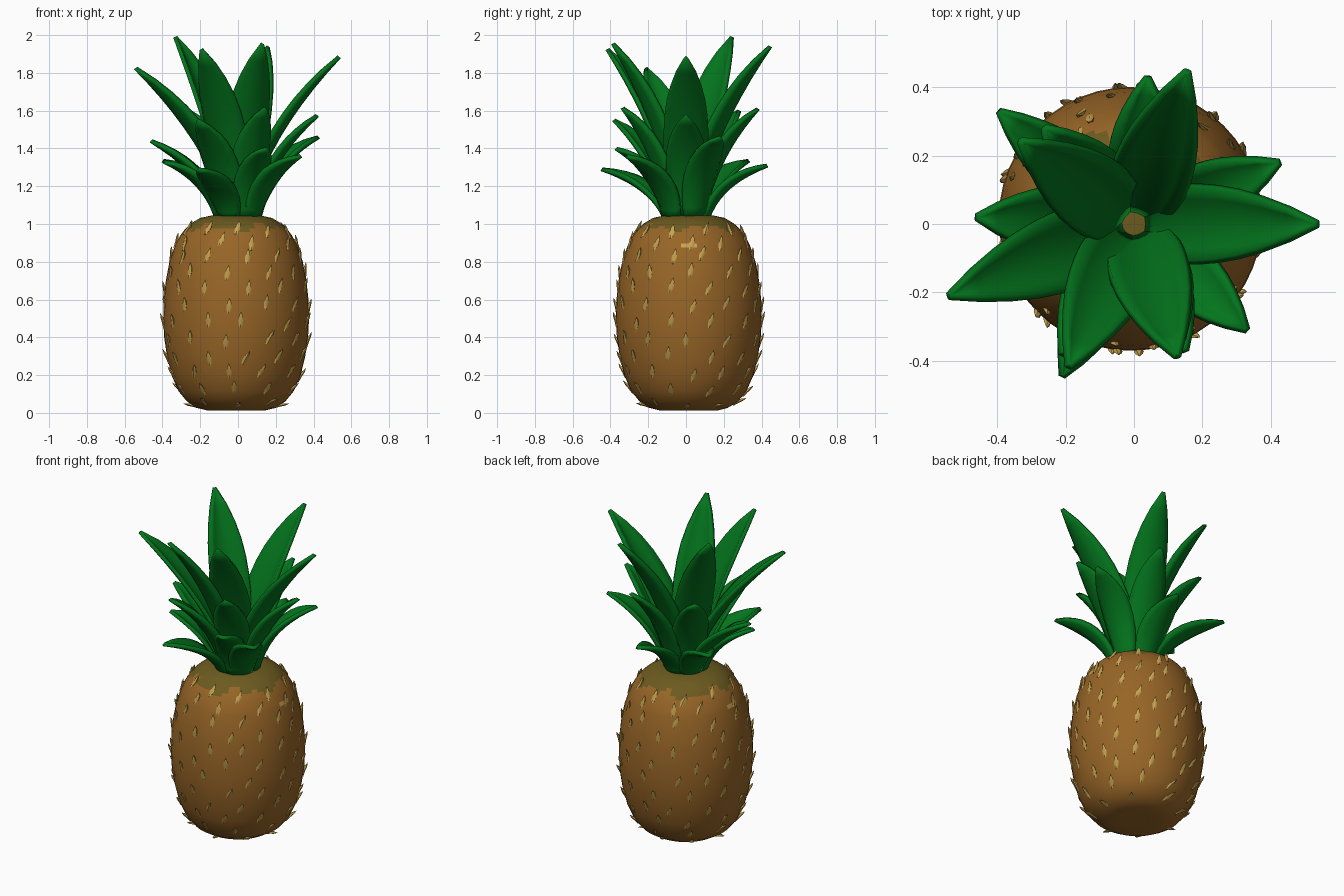
import bpy, bmesh, math, random
from mathutils import Vector

if "Cube" in bpy.data.objects:
    bpy.data.objects.remove(bpy.data.objects["Cube"])

random.seed(4)
CX, CY = -0.01, 0.015      # body axis


def material(name, rgb):
    m = bpy.data.materials.new(name)
    m.diffuse_color = (*rgb, 1)
    m.use_nodes = True
    m.node_tree.nodes["Principled BSDF"].inputs["Base Color"].default_value = m.diffuse_color
    return m


RIND = material("brown_rind", (0.31, 0.13, 0.02))
OLIVE = material("olive_shoulder", (0.15, 0.105, 0.014))
SPINE = material("straw_spine", (0.58, 0.37, 0.08))
LEAF = material("leaf_green", (0.001, 0.175, 0.012))


def make_object(name, bm, mats, angle=50):
    bmesh.ops.recalc_face_normals(bm, faces=bm.faces[:])
    me = bpy.data.meshes.new(name)
    bm.to_mesh(me)
    bm.free()
    ob = bpy.data.objects.new(name, me)
    bpy.context.collection.objects.link(ob)
    for m in mats:
        me.materials.append(m)
    bpy.ops.object.select_all(action='DESELECT')
    ob.select_set(True)
    bpy.context.view_layer.objects.active = ob
    bpy.ops.object.shade_smooth_by_angle(angle=math.radians(angle))
    return ob


# Fruit body: lathed profile (radius, height)
PROFILE = [(0.08, 0.012), (0.15, 0.012), (0.205, 0.026), (0.26, 0.06), (0.305, 0.115),
           (0.342, 0.2), (0.366, 0.3), (0.381, 0.4), (0.386, 0.5), (0.383, 0.6),
           (0.372, 0.7), (0.353, 0.8), (0.328, 0.875), (0.319, 0.897), (0.295, 0.94),
           (0.282, 0.958), (0.268, 0.975), (0.253, 0.99), (0.235, 1.005), (0.19, 1.032),
           (0.13, 1.045)]


def radius_at(z):
    pts = PROFILE[1:]
    for (r0, z0), (r1, z1) in zip(pts, pts[1:]):
        if z0 <= z <= z1:
            return r0 + (r1 - r0) * (z - z0) / (z1 - z0)
    return pts[-1][0]


SEG = 48
bm = bmesh.new()
rings = []
for r, z in PROFILE:
    rings.append([bm.verts.new((CX + r * math.cos(math.tau * i / SEG),
                                CY + r * math.sin(math.tau * i / SEG), z)) for i in range(SEG)])
for a, b in zip(rings, rings[1:]):
    for i in range(SEG):
        j = (i + 1) % SEG
        bm.faces.new((a[i], a[j], b[j], b[i]))
for ring, z in ((rings[0], 0.016), (rings[-1], 1.05)):
    c = bm.verts.new((CX, CY, z))
    for i in range(SEG):
        bm.faces.new((ring[i], ring[(i + 1) % SEG], c))
# ragged olive shoulder and two straw flecks on the sides
for f in bm.faces:
    c = f.calc_center_median()
    a = math.atan2(c.y - CY, c.x - CX)
    if c.z > 0.98 + 0.014 * math.sin(5 * a) + 0.012 * math.sin(11 * a + 1):
        f.material_index = 1
    elif 0.876 < c.z < 0.896 and abs(math.sin(a)) < 0.14:
        f.material_index = 2
make_object("fruit_body", bm, [RIND, OLIVE, SPINE])

# Spines: small hooked cones in staggered rows
bm = bmesh.new()
ROWS = [(0.055, 8), (0.13, 10), (0.21, 11), (0.30, 11), (0.39, 11), (0.48, 11),
        (0.57, 11), (0.66, 11), (0.75, 11), (0.83, 11), (0.905, 10), (0.97, 10)]
for k, (z, n) in enumerate(ROWS):
    for i in range(n):
        a = math.tau * (i + 0.5 * (k % 2)) / n + random.uniform(-0.08, 0.08)
        zz = z + random.uniform(-0.015, 0.015)
        out = Vector((math.cos(a), math.sin(a), 0))
        side = Vector((-math.sin(a), math.cos(a), 0))
        slope = (radius_at(zz + 0.03) - radius_at(zz - 0.03)) / 0.06
        up = (out * slope + Vector((0, 0, 1))).normalized()
        nrm = side.cross(up).normalized()
        up = (up + side * random.uniform(0.0, 0.45)).normalized()
        p = Vector((CX, CY, zz)) + out * radius_at(zz)
        prev = None
        for u, h, w in ((-0.04, -0.006, 0.008), (-0.005, 0.001, 0.015), (0.02, 0.008, 0.011)):
            ring = [bm.verts.new(p + up * u + nrm * (h + 0.008 * math.sin(math.tau * (q + 0.25) / 5))
                                 + side * (w * math.cos(math.tau * (q + 0.25) / 5)))
                    for q in range(5)]
            if prev:
                for q in range(5):
                    bm.faces.new((prev[q], prev[(q + 1) % 5], ring[(q + 1) % 5], ring[q]))
            else:
                bm.faces.new(ring)
            prev = ring
        tip = bm.verts.new(p + up * 0.045 + nrm * 0.017)
        for q in range(5):
            bm.faces.new((prev[q], prev[(q + 1) % 5], tip))
make_object("spines", bm, [SPINE])


# Crown leaves: cupped, tapering blades along a curve from the stem to the tip
WIDTHS = [0.6, 0.74, 0.86, 0.95, 1.0, 1.0, 0.96, 0.86, 0.68, 0.42, 0.05]


def leaf(name, tip, base_r, base_z, half_w, lift, cup=0.36):
    a = math.atan2(tip[1], tip[0])
    out = Vector((math.cos(a), math.sin(a), 0))
    side = Vector((-math.sin(a), math.cos(a), 0))
    tip = Vector(tip)
    p0 = out * base_r + Vector((0, 0, base_z))
    reach = math.hypot(tip.x, tip.y) - base_r
    p1 = out * (base_r + 0.2 * reach) + Vector((0, 0, base_z + lift * (tip.z - base_z)))
    bm = bmesh.new()
    rows = []
    for k, w in enumerate(WIDTHS):
        t = k / (len(WIDTHS) - 1)
        c = p0 * (1 - t) ** 2 + p1 * (2 * t * (1 - t)) + tip * t ** 2
        d = ((p1 - p0) * (1 - t) + (tip - p1) * t).normalized()
        n = d.cross(side)
        if n.dot(Vector((0, 0, 1)) - out) < 0:
            n = -n
        w *= half_w
        rows.append([bm.verts.new(c + side * (w * v) + n * (cup * w * (v * v - 0.3)))
                     for v in (-1, -0.67, -0.33, 0, 0.33, 0.67, 1)])
    for r0, r1 in zip(rows, rows[1:]):
        for i in range(6):
            bm.faces.new((r0[i], r0[i + 1], r1[i + 1], r1[i]))
    ob = make_object(name, bm, [LEAF])
    s = ob.modifiers.new("thickness", 'SOLIDIFY')
    s.thickness = 0.022
    s.offset = 0


TOP = [(0.535, 0.0, 1.885), (0.155, 0.445, 1.94), (-0.33, 0.24, 1.99),
       (-0.54, -0.21, 1.825), (-0.19, -0.415, 1.925), (0.125, -0.385, 1.955)]
MIDDLE = [(0.42, 0.0, 1.575), (0.12, 0.38, 1.61), (-0.26, 0.28, 1.6),
          (-0.46, 0.02, 1.44), (-0.21, -0.38, 1.55), (0.14, -0.335, 1.615)]
LOW = [(0.425, 0.18, 1.46), (0.04, 0.43, 1.31), (-0.395, 0.33, 1.335),
       (-0.39, -0.12, 1.33), (-0.21, -0.445, 1.29), (0.15, -0.37, 1.4), (0.33, -0.31, 1.36)]
for tier, tips, br, bz, hw, lift in (("top", TOP, 0.035, 1.04, 0.113, 0.54),
                                     ("middle", MIDDLE, 0.085, 1.035, 0.1, 0.61),
                                     ("low", LOW, 0.11, 1.03, 0.088, 0.72)):
    for i, tip in enumerate(tips):
        leaf(f"{tier}_leaf_{i + 1}", tip, br, bz, hw, lift)
